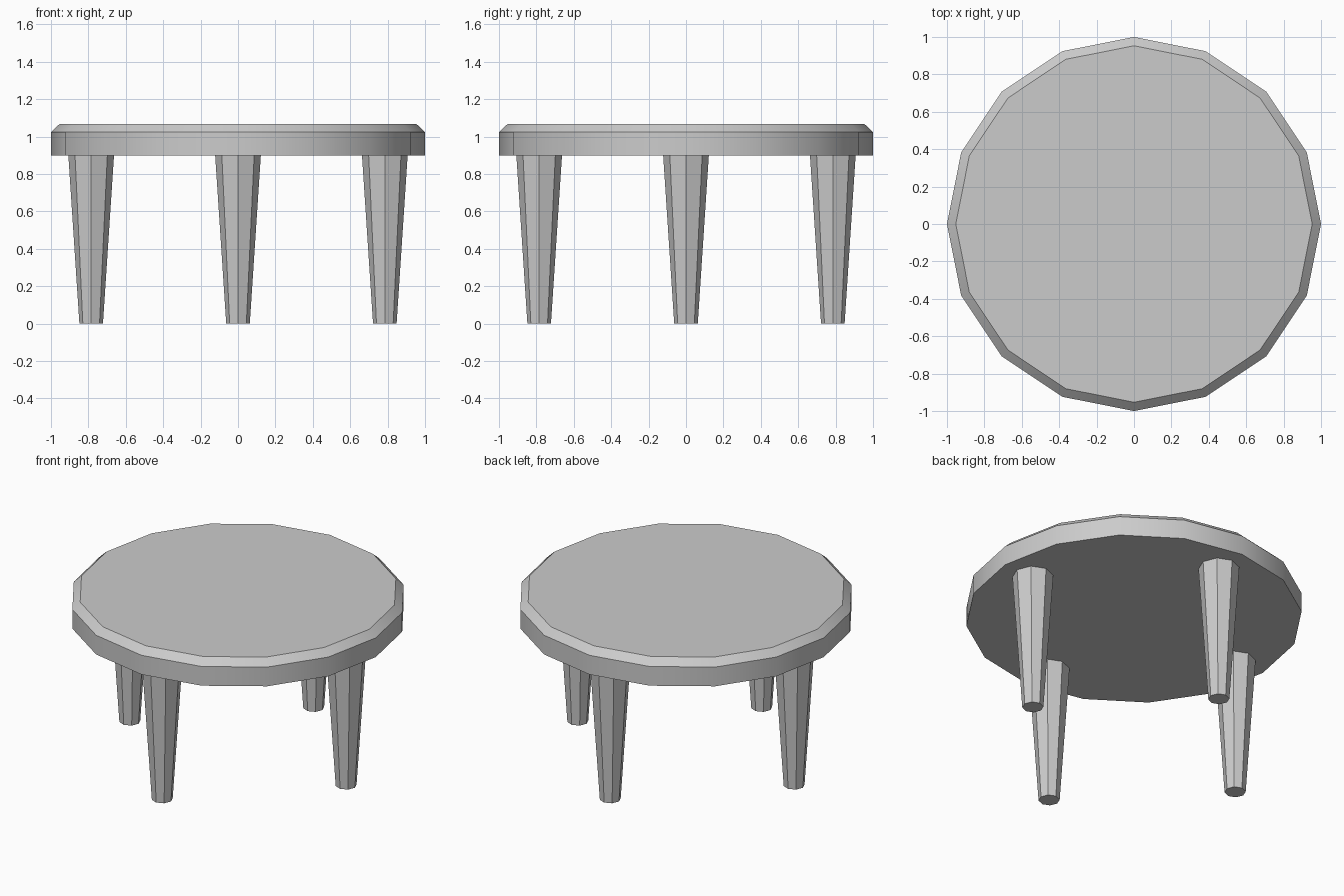
import bpy, bmesh, math

if "Cube" in bpy.data.objects:
    bpy.data.objects.remove(bpy.data.objects["Cube"])


def lathe(name, rings, sides, x=0, y=0):
    """Closed faceted solid from (radius, z) rings, first vertex on +x."""
    bm = bmesh.new()
    loops = []
    for r, z in rings:
        loops.append([bm.verts.new((r * math.cos(2 * math.pi * i / sides),
                                    r * math.sin(2 * math.pi * i / sides), z))
                      for i in range(sides)])
    for a, b in zip(loops, loops[1:]):
        for i in range(sides):
            j = (i + 1) % sides
            bm.faces.new((a[i], a[j], b[j], b[i]))
    bm.faces.new(loops[0][::-1])
    bm.faces.new(loops[-1])
    mesh = bpy.data.meshes.new(name)
    bm.to_mesh(mesh)
    bm.free()
    obj = bpy.data.objects.new(name, mesh)
    obj.location = (x, y, 0)
    bpy.context.collection.objects.link(obj)
    return obj


# Round table top with chamfered upper rim
top = lathe("table_top", [(1.0, 0.898), (1.0, 1.024), (0.953, 1.068)], 16)
bpy.context.view_layer.objects.active = top
top.select_set(True)
bpy.ops.object.shade_smooth_by_angle(angle=math.radians(30))

# Four tapered octagonal legs
for name, x, y in (("front_leg", 0, -1), ("back_leg", 0, 1),
                   ("left_leg", -1, 0), ("right_leg", 1, 0)):
    lathe(name, [(0.063, 0.0), (0.122, 0.898)], 8, 0.785 * x, 0.785 * y)
